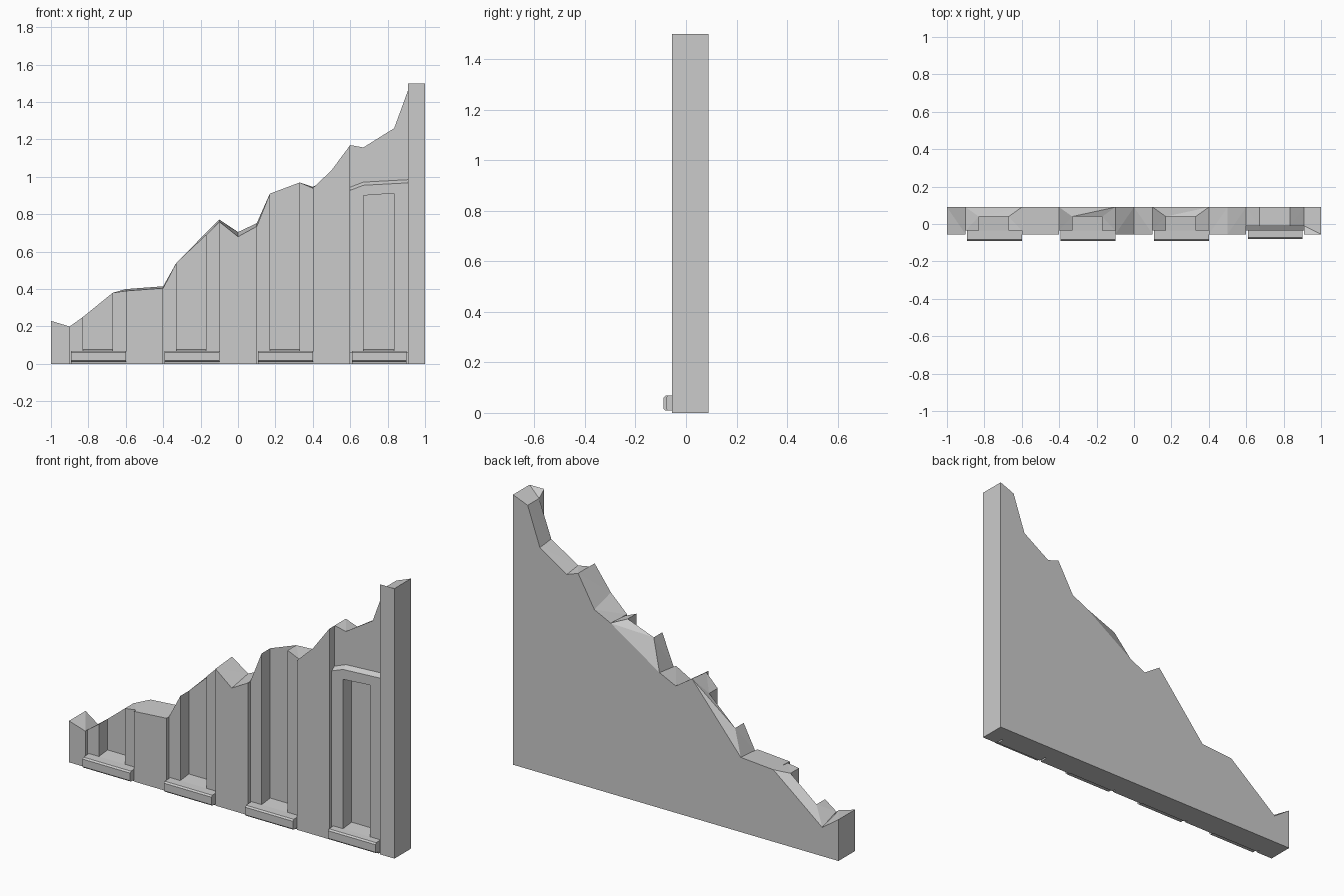
import bpy, bmesh

if "Cube" in bpy.data.objects:
    bpy.data.objects.remove(bpy.data.objects["Cube"])

FRONT, TRIM, PANEL, BACK, HEAD = -0.055, -0.035, 0.04, 0.09, -0.01


def make_object(name, bm):
    bmesh.ops.recalc_face_normals(bm, faces=bm.faces)
    mesh = bpy.data.meshes.new(name)
    bm.to_mesh(mesh)
    bm.free()
    ob = bpy.data.objects.new(name, mesh)
    bpy.context.collection.objects.link(ob)
    return ob


def loft(name, a, b):
    """Closed solid between two matching outlines."""
    bm = bmesh.new()
    va, vb = [bm.verts.new(p) for p in a], [bm.verts.new(p) for p in b]
    n = len(a)
    bm.faces.new(va)
    bm.faces.new(vb)
    for i in range(n):
        j = (i + 1) % n
        bm.faces.new((va[i], va[j], vb[j], vb[i]))
    return make_object(name, bm)


# Broken top edge: x -> front height, back height
edge = {-1: (.23, .23), -.9: (.20, .16), -.6: (.39, .40), -.4: (.405, .415),
        -.1: (.76, .772), 0: (.68, .705), .1: (.735, .752), .4: (.94, .947),
        .5: (1.035, .995), .6: (1.17, 1.17), .67: (1.157, 1.145),
        .835: (1.26, 1.25), .91: (1.465, 1.465), 1: (1.5, 1.5)}
# Open bays: start x -> heights of the two jambs
bays = {-.9: (.25, .38), -.4: (.54, .69), .1: (.91, .97)}

# Plan outline of the wall front, walked left to right, plus the top faces
xs = list(edge)
back = [(x, BACK, edge[x][1]) for x in xs]
front, tops = [], []
for i, x in enumerate(xs):
    z = edge[x][0]
    if x < .6:
        here = (x, FRONT, z)
        front.append(here)
        if x in bays:
            x2 = xs[i + 1]
            z2 = edge[x2][0]
            ja, jb = bays[x]
            a, b = x + .07, x2 - .07
            left = [(x, TRIM, z), (a, TRIM, ja), (a, PANEL, ja)]
            right = [(b, PANEL, jb), (b, TRIM, jb), (x2, TRIM, z2)]
            front += left + right
            tops += [left + [back[i]], right + [back[i + 1]],
                     [left[2], right[0], back[i + 1], back[i]]]
        else:
            prev = (xs[i + 1], FRONT, edge[xs[i + 1]][0])
            tops.append([here, prev, back[i + 1], back[i]])
    elif x == .6:
        front += [(x, FRONT, z), (x, HEAD, z)]
    elif x == .91:
        front += [(x, HEAD, z), (x, FRONT, 1.5)]
    else:
        front.append((x, HEAD if x < 1 else FRONT, z))
    if .6 <= x < .91:
        nx = xs[i + 1]
        tops.append([(x, HEAD, z), (nx, HEAD, edge[nx][0]), back[i + 1], back[i]])
    elif x == .91:
        tops.append([(x, HEAD, z), (x, FRONT, 1.5), (1, FRONT, 1.5), back[-1], back[-2]])

# Ruined wall
bm = bmesh.new()
cache = {}


def vert(p):
    key = tuple(round(c, 4) for c in p)
    if key not in cache:
        cache[key] = bm.verts.new(key)
    return cache[key]


ring = front + back[::-1]
for p, q in zip(ring, ring[1:] + ring[:1]):
    bm.faces.new([vert(p), vert(q), vert((q[0], q[1], 0)), vert((p[0], p[1], 0))])
bm.faces.new([vert((p[0], p[1], 0)) for p in ring])
top_faces = [bm.faces.new([vert(p) for p in f]) for f in tops]
bmesh.ops.triangulate(bm, faces=top_faces)
wall = make_object("broken_wall", bm)

# Niche cut into the complete bay
niche = [(.67, .05), (.67, .90), (.835, .912), (.835, .05)]
cutter = loft("niche_cutter", [(x, -.2, z) for x, z in niche],
              [(x, PANEL, z) for x, z in niche])
cutter.hide_render = True
mod = wall.modifiers.new("niche", 'BOOLEAN')
mod.operation, mod.solver, mod.object = 'DIFFERENCE', 'EXACT', cutter
bpy.context.view_layer.objects.active = wall
bpy.ops.object.modifier_apply(modifier="niche")
bpy.data.objects.remove(cutter)

# Raised surround with a chamfered head
outer = [(.6, .06), (.6, .945), (.67, .972), (.91, .985), (.91, .06)]
inner = [(.835, .06), (.835, .912), (.67, .90), (.67, .06)]
loft("niche_surround", [(x, HEAD, z) for x, z in outer + inner],
     [(x, TRIM, z - (.017 if z > .94 else 0)) for x, z in outer + inner])

# Sills with chamfered front and sloping floor
for i, (a, b, y) in enumerate([(-.893, -.6, -.09), (-.393, -.1, -.09),
                               (.107, .4, -.09), (.61, .9, -.08)]):
    prof = [(PANEL, 0), (-.05, 0), (-.052, .01), (y + .008, .01), (y, .018),
            (y, .06), (y + .008, .068), (TRIM, .07), (PANEL, .078)]
    loft(f"sill_{i + 1}", [(a, p, z) for p, z in prof], [(b, p, z) for p, z in prof])
